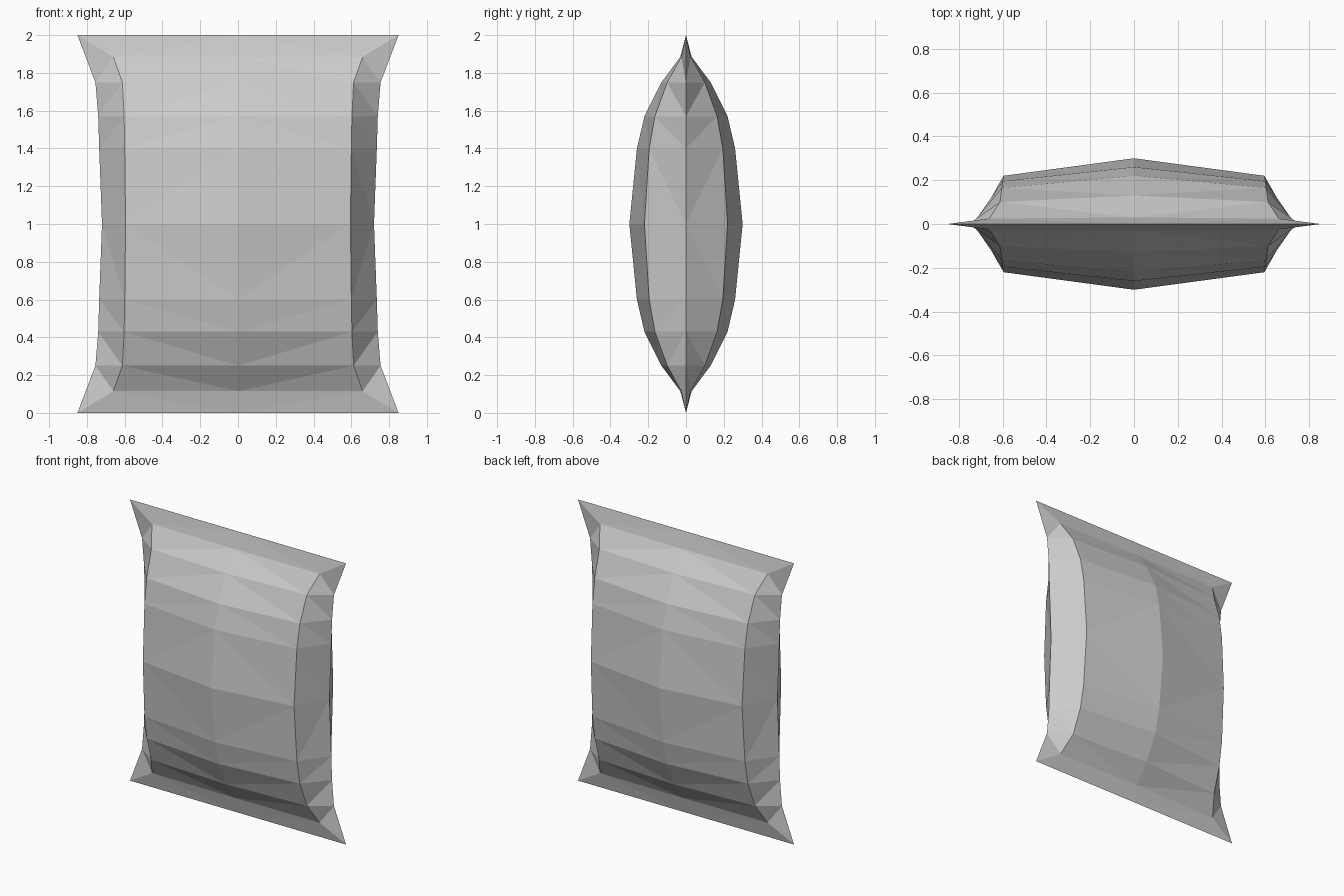
import bpy
import bmesh

cube = bpy.data.objects.get("Cube")
if cube:
    bpy.data.objects.remove(cube, do_unlink=True)

# Single plain grey fabric
fabric = bpy.data.materials.new("grey fabric")
fabric.use_nodes = True
grey = (0.6, 0.6, 0.6, 1)
fabric.diffuse_color = grey
fabric.node_tree.nodes["Principled BSDF"].inputs["Base Color"].default_value = grey

HALF_HEIGHT = 1.0
# Rows from the lower seam to the middle:
# height, centre depth, shoulder half-width, shoulder depth, side seam half-width
ROWS = [
    (0.25, 0.13, 0.612, 0.10, 0.755),
    (0.43, 0.22, 0.603, 0.165, 0.74),
    (0.60, 0.26, 0.60, 0.195, 0.735),
    (1.00, 0.30, 0.595, 0.22, 0.72),
]

bm = bmesh.new()


def vert(x, depth, height):
    return bm.verts.new((x, -depth, height - HALF_HEIGHT))


# One eighth of the cushion: flat seam, pinched corner, then the puffed body
seam_mid = vert(0, 0, 0)
seam_tip = vert(0.85, 0, 0)
pinch_mid = vert(0, 0.03, 0.115)
pinch_corner = vert(0.66, 0.025, 0.115)
rows = [(vert(0, cd, h), vert(sw, sd, h), vert(ew, 0, h))
        for h, cd, sw, sd, ew in ROWS]

centre, shoulder, edge = rows[0]
for corners in [
    (seam_mid, seam_tip, pinch_corner),
    (seam_mid, pinch_corner, pinch_mid),
    (seam_tip, edge, pinch_corner),
    (pinch_corner, edge, shoulder),
    (pinch_mid, pinch_corner, shoulder),
    (pinch_mid, shoulder, centre),
]:
    bm.faces.new(corners)

# Front panel and side gusset, split into triangles
for low, high in zip(rows, rows[1:]):
    for i in range(2):
        bm.faces.new((low[i], low[i + 1], high[i + 1]))
        bm.faces.new((low[i], high[i + 1], high[i]))

mesh = bpy.data.meshes.new("cushion")
bm.to_mesh(mesh)
bm.free()
mesh.materials.append(fabric)

cushion = bpy.data.objects.new("cushion", mesh)
cushion.location.z = HALF_HEIGHT
bpy.context.collection.objects.link(cushion)

# Mirror left to right, front to back and bottom to top
mirror = cushion.modifiers.new("mirror", 'MIRROR')
mirror.use_axis = (True, True, True)
mirror.use_clip = True
mirror.merge_threshold = 0.001
